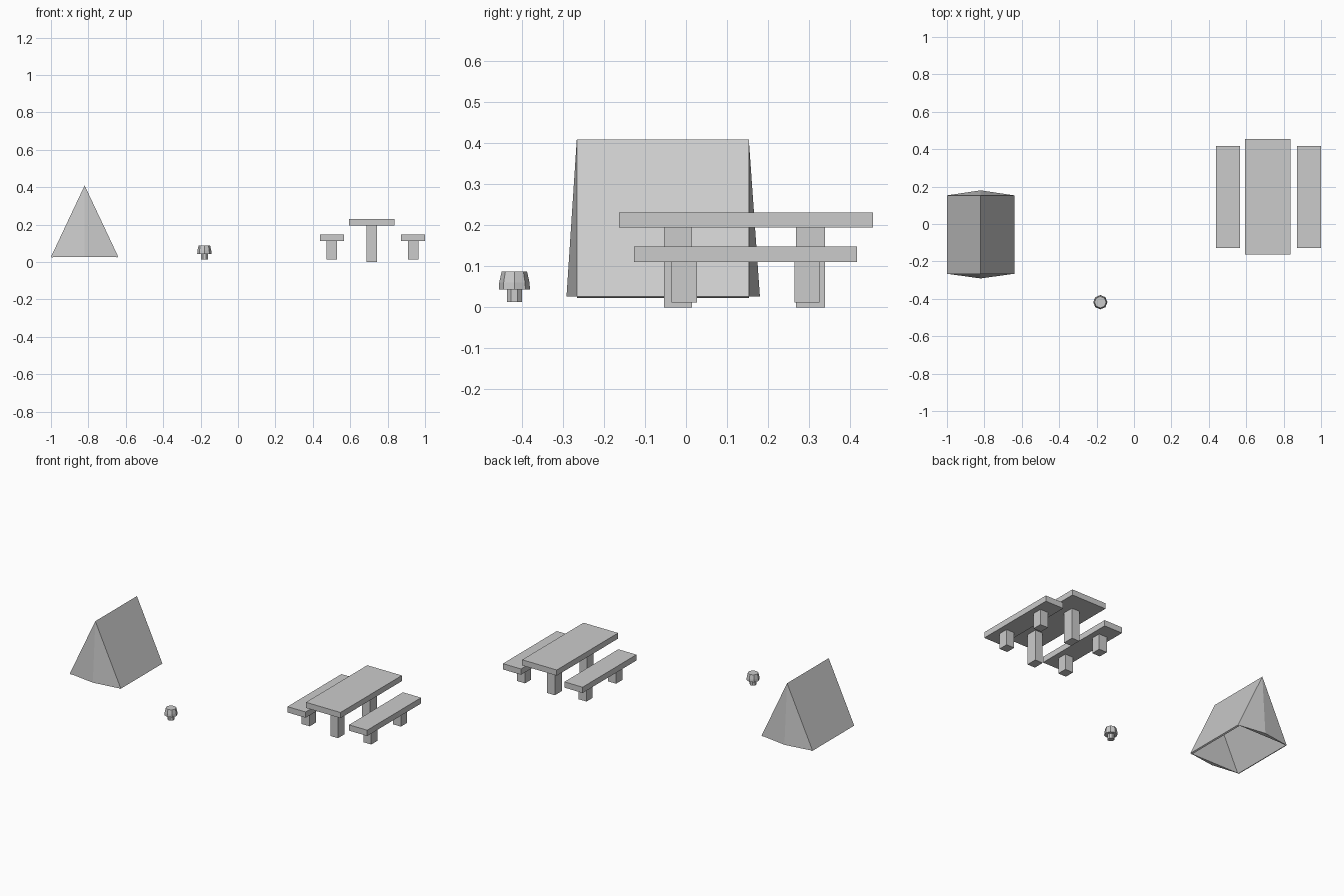
import bpy, bmesh
from math import pi

if "Cube" in bpy.data.objects:
    bpy.data.objects.remove(bpy.data.objects["Cube"])


def add_mesh(name, verts, faces):
    me = bpy.data.meshes.new(name)
    me.from_pydata(verts, [], faces)
    bm = bmesh.new()
    bm.from_mesh(me)
    bmesh.ops.recalc_face_normals(bm, faces=bm.faces)
    bm.to_mesh(me)
    bm.free()
    ob = bpy.data.objects.new(name, me)
    bpy.context.collection.objects.link(ob)
    return ob


def box(name, x, y, z):
    bpy.ops.mesh.primitive_cube_add(size=1, location=[sum(r) / 2 for r in (x, y, z)])
    ob = bpy.context.object
    ob.name = name
    ob.scale = [r[1] - r[0] for r in (x, y, z)]
    return ob


def lathe(name, center, profile, sides, turn=0.0):
    # stack of polygon rings, capped at both ends
    bm = bmesh.new()
    rings = []
    for r, z in profile:
        rings.append(bmesh.ops.create_circle(bm, segments=sides, radius=r)["verts"])
        for v in rings[-1]:
            v.co.z = z
    for a, b in zip(rings, rings[1:]):
        for i in range(sides):
            j = (i + 1) % sides
            bm.faces.new((a[i], a[j], b[j], b[i]))
    bm.faces.new(rings[0])
    bm.faces.new(rings[-1])
    bmesh.ops.recalc_face_normals(bm, faces=bm.faces)
    me = bpy.data.meshes.new(name)
    bm.to_mesh(me)
    bm.free()
    ob = bpy.data.objects.new(name, me)
    ob.location = center
    ob.rotation_euler.z = turn
    bpy.context.collection.objects.link(ob)


# tent: two thin sloping sheets, open underneath
cx, half, y0, y1, zb, zt = -0.82, 0.18, -0.266, 0.153, 0.027, 0.409
t = 0.01
nx, nz = 0.905 * t, 0.426 * t
for side, label in ((-1, "left"), (1, "right")):
    section = [(half, zb), (0, zt), (0, zt - t / 0.426), (half - nx, zb - nz)]
    verts = [(cx + side * x, y, z) for y in (y0, y1) for x, z in section]
    faces = [(0, 1, 2, 3), (4, 5, 6, 7)]
    faces += [(i, (i + 1) % 4, 4 + (i + 1) % 4, 4 + i) for i in range(4)]
    add_mesh(f"tent_{label}_sheet", verts, faces)

# tent end flaps, bulging out at the bottom
for y, out, label in ((y0, -0.025, "front"), (y1, 0.027, "back")):
    add_mesh(f"tent_{label}_flap",
             [(cx - half, y, zb), (cx + half, y, zb), (cx, y, zt), (cx, y + out, zb)],
             [(0, 1, 2), (0, 3, 2), (1, 3, 2), (0, 1, 3)])

# mushroom
spot = (-0.18, -0.418, 0)
lathe("mushroom_stem", spot, [(0.02, 0.013), (0.02, 0.046)], 8, pi / 8)
lathe("mushroom_cap", spot, [(0.038, 0.043), (0.037, 0.06), (0.031, 0.087)], 8)

# picnic table
box("table_top", (0.593, 0.837), (-0.163, 0.455), (0.195, 0.231))
for y, label in (((-0.053, 0.015), "front"), ((0.268, 0.338), "back")):
    box(f"table_{label}_leg", (0.688, 0.742), y, (0, 0.195))

# benches on either side of the table
for x, side in ((0.502, "left"), (0.936, "right")):
    box(f"{side}_bench_seat", (x - 0.064, x + 0.064), (-0.127, 0.416), (0.111, 0.148))
    for y, label in (((-0.035, 0.027), "front"), ((0.264, 0.325), "back")):
        box(f"{side}_bench_{label}_leg", (x - 0.028, x + 0.028), y, (0.012, 0.111))
